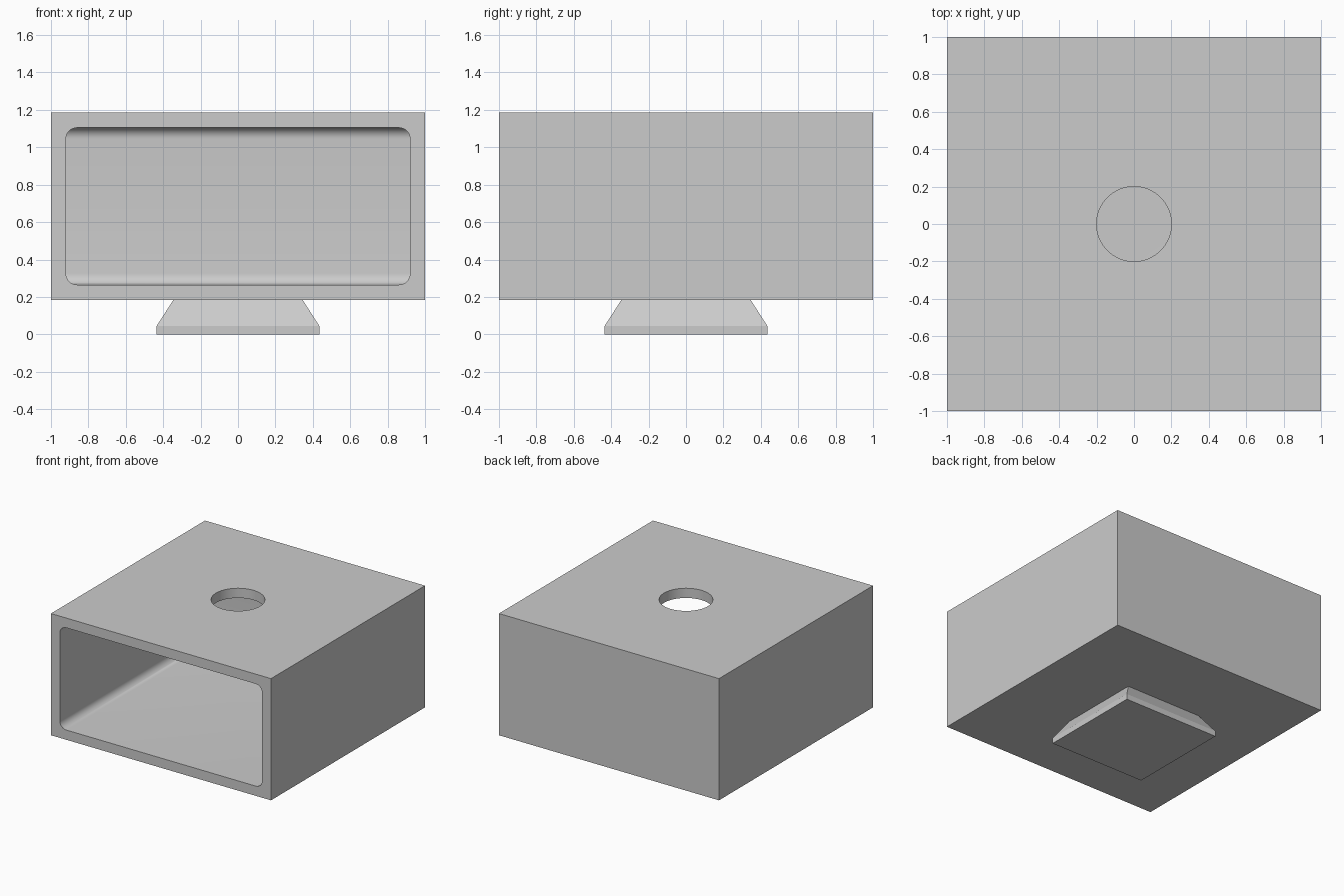
import bpy
import bmesh
from mathutils import Matrix

default_cube = bpy.data.objects.get("Cube")
if default_cube:
    bpy.data.objects.remove(default_cube, do_unlink=True)

HALF, BOTTOM, TOP = 1.0, 0.185, 1.185
WALL, FILLET, HOLE_RADIUS = 0.08, 0.06, 0.2

grey = bpy.data.materials.new("plain_grey")
grey.use_nodes = True
colour = (0.6, 0.6, 0.6, 1.0)
grey.diffuse_color = colour
grey.node_tree.nodes["Principled BSDF"].inputs["Base Color"].default_value = colour


def make_object(name, bm):
    bmesh.ops.recalc_face_normals(bm, faces=bm.faces)
    mesh = bpy.data.meshes.new(name)
    bm.to_mesh(mesh)
    bm.free()
    mesh.materials.append(grey)
    obj = bpy.data.objects.new(name, mesh)
    bpy.context.collection.objects.link(obj)
    return obj


def block(low, high):
    bm = bmesh.new()
    bmesh.ops.create_cube(bm, size=1)
    for v in bm.verts:
        v.co = [lo if c < 0 else hi for c, lo, hi in zip(v.co, low, high)]
    return bm


# Square housing
housing = make_object("housing", block((-HALF, -HALF, BOTTOM), (HALF, HALF, TOP)))

# Cavity: rounded along its depth and along the top and bottom of the back wall
inner = HALF - WALL
bm = block((-inner, -HALF - 0.2, BOTTOM + WALL), (inner, inner, TOP - WALL))
rounded = []
for edge in bm.edges:
    a, b = (v.co for v in edge.verts)
    along_depth = abs(a.y - b.y) > 0.1
    back_rim = abs(a.x - b.x) > 0.1 and a.y > 0
    if along_depth or back_rim:
        rounded.append(edge)
bmesh.ops.bevel(bm, geom=rounded, offset=FILLET, segments=8, profile=0.5, affect='EDGES')
cavity = make_object("cavity_cutter", bm)

# Round hole through the roof
bm = bmesh.new()
bmesh.ops.create_cone(bm, cap_ends=True, segments=64, radius1=HOLE_RADIUS,
                      radius2=HOLE_RADIUS, depth=0.5,
                      matrix=Matrix.Translation((0, 0, TOP)))
hole = make_object("hole_cutter", bm)

for cutter in (cavity, hole):
    cutter.hide_render = True
    cut = housing.modifiers.new(cutter.name, 'BOOLEAN')
    cut.operation = 'DIFFERENCE'
    cut.solver = 'EXACT'
    cut.object = cutter

# Apply the cuts and remove the cutters
bpy.ops.object.select_all(action='DESELECT')
housing.select_set(True)
bpy.context.view_layer.objects.active = housing
bpy.ops.object.convert(target='MESH')
for cutter in (cavity, hole):
    bpy.data.objects.remove(cutter, do_unlink=True)
bpy.ops.object.shade_smooth_by_angle(angle=0.6)

# Pedestal: square plinth with a tapered neck
bm = bmesh.new()
rings = []
for half, z in ((0.435, 0), (0.435, 0.045), (0.345, BOTTOM)):
    rings.append([bm.verts.new((x * half, y * half, z))
                  for x, y in ((-1, -1), (1, -1), (1, 1), (-1, 1))])
for lower, upper in zip(rings, rings[1:]):
    for i in range(4):
        j = (i + 1) % 4
        bm.faces.new((lower[i], lower[j], upper[j], upper[i]))
bm.faces.new(rings[0])
bm.faces.new(rings[-1])
make_object("pedestal", bm)
